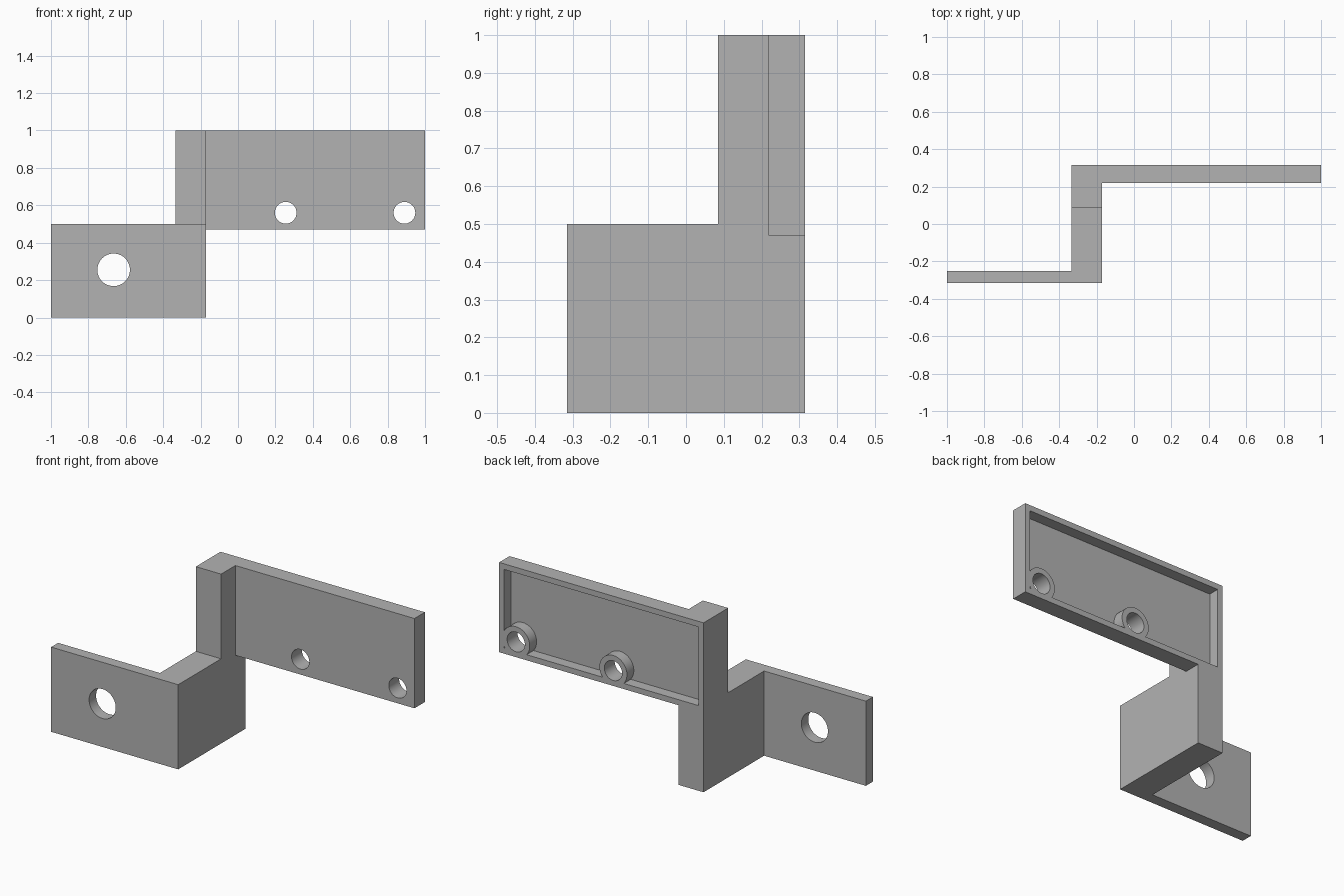
import bpy
import math
from mathutils import Vector

default_cube = bpy.data.objects.get("Cube")
if default_cube:
    bpy.data.objects.remove(default_cube, do_unlink=True)

grey = bpy.data.materials.new("plain grey")
grey.use_nodes = True
grey.diffuse_color = (0.45, 0.45, 0.45, 1)
grey.node_tree.nodes["Principled BSDF"].inputs["Base Color"].default_value = grey.diffuse_color


def box(name, low, high):
    """Block spanning two opposite corners."""
    low, high = Vector(low), Vector(high)
    bpy.ops.mesh.primitive_cube_add(size=1, location=(low + high) / 2)
    ob = bpy.context.object
    ob.name = name
    ob.scale = high - low
    bpy.ops.object.transform_apply(location=True, rotation=True, scale=True)
    ob.data.materials.append(grey)
    return ob


def rod(name, x, z, radius, front, back):
    """Cylinder running from front to back."""
    bpy.ops.mesh.primitive_cylinder_add(
        vertices=48, radius=radius, depth=back - front,
        location=(x, (front + back) / 2, z), rotation=(math.pi / 2, 0, 0))
    ob = bpy.context.object
    ob.name = name
    bpy.ops.object.transform_apply(location=True, rotation=True, scale=True)
    ob.data.materials.append(grey)
    return ob


def combine(body, tool, operation):
    """Apply a boolean and discard the tool."""
    tool.hide_render = True
    mod = body.modifiers.new(operation.lower(), 'BOOLEAN')
    mod.operation = operation
    mod.solver = 'EXACT'
    mod.object = tool
    bpy.ops.object.select_all(action='DESELECT')
    bpy.context.view_layer.objects.active = body
    body.select_set(True)
    bpy.ops.object.modifier_apply(modifier=mod.name)
    bpy.data.objects.remove(tool, do_unlink=True)


FRONT, BACK = -0.315, 0.315
WEB_RIGHT, WEB_LEFT = -0.335, -0.17
PLATE_FRONT, PLATE_LOW = 0.218, 0.47
RIM, FLOOR = 0.033, 0.033
BOSSES = (0.255, 0.89)
BOSS_Z = 0.56

# Stepped web joining the two plates
bracket = box("offset_bracket", (WEB_RIGHT, FRONT, 0), (WEB_LEFT, BACK, 0.5))
combine(bracket, box("web_post", (WEB_RIGHT, 0.085, 0.3), (WEB_LEFT, BACK, 1)), 'UNION')

# Front flange and rear plate
combine(bracket, box("front_flange", (-1, FRONT, 0), (-0.25, -0.25, 0.5)), 'UNION')
combine(bracket, box("rear_plate", (-0.25, PLATE_FRONT, PLATE_LOW), (1, BACK, 1)), 'UNION')

# Shallow rimmed pocket in the back
combine(bracket, box("pocket", (WEB_RIGHT + RIM, PLATE_FRONT + FLOOR, PLATE_LOW + RIM),
                     (1 - RIM, BACK + 0.1, 1 - RIM)), 'DIFFERENCE')

# Round bosses, flush with the rim, with holes right through
for x in BOSSES:
    combine(bracket, rod("boss", x, BOSS_Z, 0.09, PLATE_FRONT + 0.01, BACK), 'UNION')
for x in BOSSES:
    combine(bracket, rod("boss_hole", x, BOSS_Z, 0.058, 0.1, 0.45), 'DIFFERENCE')

# Mounting hole in the flange
combine(bracket, rod("flange_hole", -0.665, 0.255, 0.087, -0.4, -0.15), 'DIFFERENCE')

bpy.ops.object.select_all(action='DESELECT')
bpy.context.view_layer.objects.active = bracket
bracket.select_set(True)
bpy.ops.object.shade_smooth_by_angle(angle=math.radians(30))
